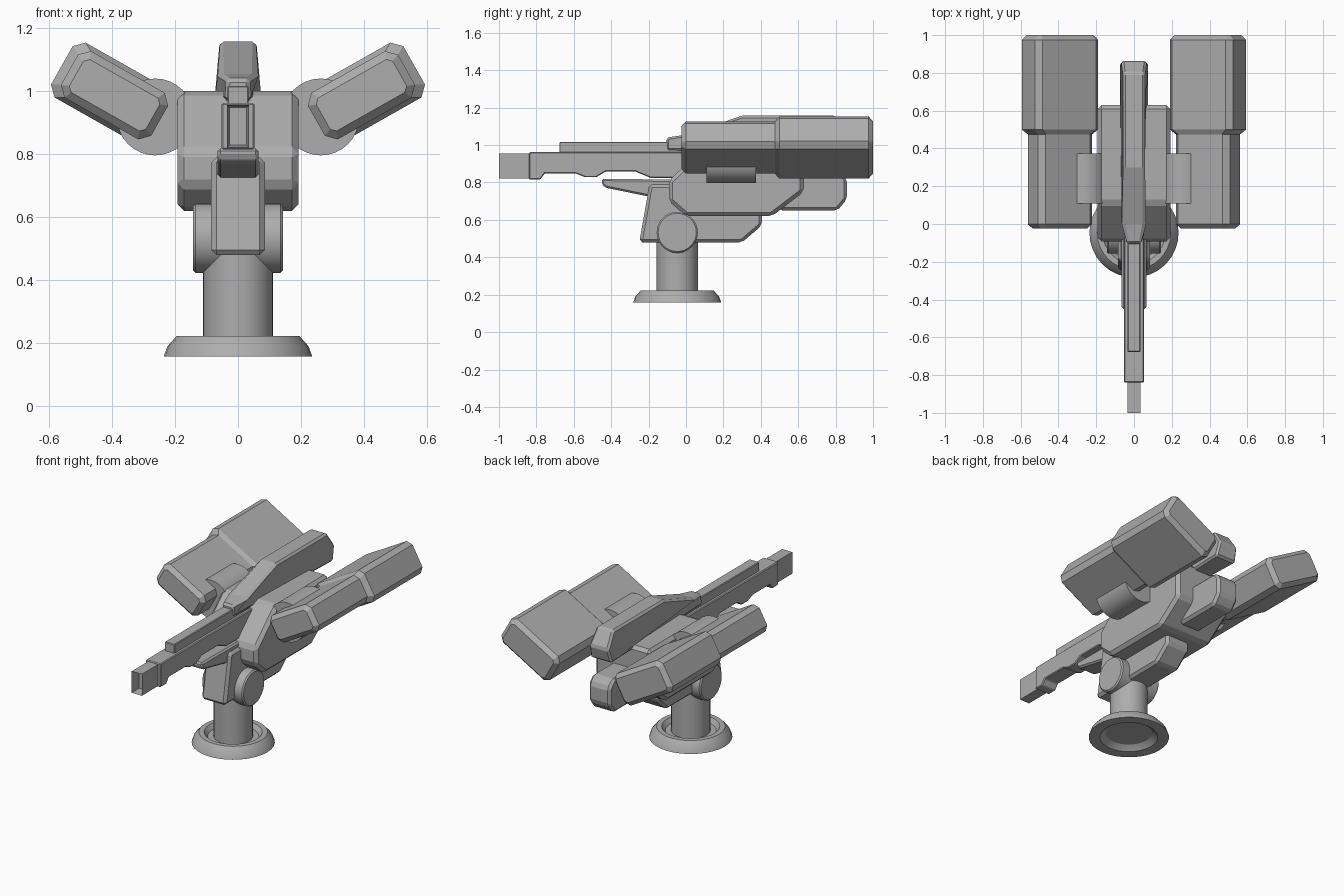
import bpy, bmesh, math
from mathutils import Vector, Matrix

if "Cube" in bpy.data.objects:
    bpy.data.objects.remove(bpy.data.objects["Cube"])

grey = bpy.data.materials.new("gun grey")
grey.diffuse_color = (0.42, 0.42, 0.42, 1)
grey.use_nodes = True
grey.node_tree.nodes["Principled BSDF"].inputs["Base Color"].default_value = grey.diffuse_color


def finish(name, bm, bevel=0.0, smooth=False):
    bmesh.ops.recalc_face_normals(bm, faces=bm.faces[:])
    me = bpy.data.meshes.new(name)
    bm.to_mesh(me)
    bm.free()
    ob = bpy.data.objects.new(name, me)
    bpy.context.collection.objects.link(ob)
    me.materials.append(grey)
    if bevel:
        mod = ob.modifiers.new("bevel", 'BEVEL')
        mod.width = bevel
        mod.segments = 1
        mod.limit_method = 'ANGLE'
        mod.angle_limit = math.radians(25)
    if smooth:
        bpy.ops.object.select_all(action='DESELECT')
        ob.select_set(True)
        bpy.context.view_layer.objects.active = ob
        bpy.ops.object.shade_smooth_by_angle(angle=math.radians(30))
    return ob


def plate(name, profile, half, bevel=0.0, width=None):
    """Side profile (y, z) extruded across x; width(y, z) may vary the half width."""
    bm = bmesh.new()
    rows = []
    for s in (-1, 1):
        rows.append([bm.verts.new((s * (width(y, z) if width else half), y, z))
                     for y, z in profile])
    bm.faces.new(rows[0])
    bm.faces.new(rows[1][::-1])
    n = len(profile)
    for i in range(n):
        j = (i + 1) % n
        bm.faces.new((rows[0][i], rows[0][j], rows[1][j], rows[1][i]))
    return finish(name, bm, bevel)


def box(y0, y1, z0, z1):
    return [(y0, z0), (y1, z0), (y1, z1), (y0, z1)]


def rod(name, radius, length, centre, axis, bevel=0.0, sides=32):
    bm = bmesh.new()
    rot = Vector((0, 0, 1)).rotation_difference(Vector(axis)).to_matrix().to_4x4()
    bmesh.ops.create_cone(bm, cap_ends=True, segments=sides, radius1=radius, radius2=radius,
                          depth=length, matrix=Matrix.Translation(centre) @ rot)
    return finish(name, bm, bevel, True)


def loft(name, sections, matrix):
    bm = bmesh.new()
    rings = [[bm.verts.new(matrix @ Vector(p)) for p in s] for s in sections]
    bm.faces.new(rings[0])
    bm.faces.new(rings[-1][::-1])
    n = len(rings[0])
    for a, b in zip(rings, rings[1:]):
        for i in range(n):
            bm.faces.new((a[i], a[(i + 1) % n], b[(i + 1) % n], b[i]))
    return finish(name, bm)


PY = -0.047  # post centre line

# Flanged base: revolved profile, hollow underneath and recessed on top
bm = bmesh.new()
prof = [(0, 0.185), (0.135, 0.185), (0.15, 0.175), (0.17, 0.157), (0.236, 0.157), (0.224, 0.19),
        (0.195, 0.222), (0.165, 0.222), (0.145, 0.195), (0, 0.195)]
vs = [bm.verts.new((r, PY, z)) for r, z in prof]
es = [bm.edges.new(p) for p in zip(vs, vs[1:])]
bmesh.ops.spin(bm, geom=vs + es, cent=(0, PY, 0), axis=(0, 0, 1), angle=2 * math.pi, steps=32)
bmesh.ops.remove_doubles(bm, verts=bm.verts[:], dist=1e-4)
finish("base_flange", bm, 0, True)

# Post and tilt pivot
rod("post", 0.111, 0.34, (0, PY, 0.36), (0, 0, 1))
rod("tilt_pivot", 0.11, 0.286, (0, PY, 0.533), (1, 0, 0), 0.008)

# Cradle and main body
plate("cradle", [(-0.25, 0.48), (0.30, 0.48), (0.405, 0.57), (0.405, 0.66), (-0.10, 0.79),
                 (-0.195, 0.79)], 0.085, 0.016)
plate("main_body", [(-0.092, 0.70), (0.0, 0.62), (0.46, 0.62), (0.63, 0.75), (0.63, 1.0),
                    (0.11, 1.0), (-0.092, 0.81)], 0.192, 0.02)
plate("tail_block", [(0.50, 0.65), (0.81, 0.65), (0.86, 0.71), (0.86, 0.82), (0.82, 0.86),
                     (0.50, 0.86)], 0.075, 0.016)

# Barrel, top rail and lower guard
plate("barrel", [(-0.84, 0.815), (-0.78, 0.815), (-0.755, 0.848), (-0.59, 0.848), (-0.54, 0.828),
                 (-0.48, 0.828), (-0.43, 0.858), (-0.27, 0.858), (-0.19, 0.825), (0.12, 0.825),
                 (0.12, 0.962), (-0.84, 0.962)], 0.052, 0.005)
plate("top_rail", box(-0.677, 0.1, 0.955, 1.017), 0.034, 0.004)
plate("lower_guard", [(-0.45, 0.79), (-0.43, 0.772), (-0.20, 0.725), (-0.05, 0.725), (-0.05, 0.815),
                      (-0.45, 0.82)], 0.065, 0.01)

# Muzzle with a sunken bore
bm = bmesh.new()
bmesh.ops.create_cube(bm, size=1, matrix=Matrix.Translation((0, -0.91, 0.888))
                      @ Matrix.Diagonal((0.07, 0.18, 0.135, 1)))
front = min(bm.faces, key=lambda f: f.calc_center_median().y)
bmesh.ops.inset_individual(bm, faces=[front], thickness=0.011)
bmesh.ops.translate(bm, verts=front.verts[:], vec=(0, 0.06, 0))
finish("muzzle", bm)

# Upper fin, narrowing toward its nose and its top
plate("upper_fin", [(-0.105, 0.97), (0.84, 0.97), (0.865, 1.06), (0.80, 1.157), (0.30, 1.157),
                    (0.0, 1.055), (-0.105, 1.04)], 0, 0.012,
      lambda y, z: (0.042 if y < -0.05 else 0.064 if y < 0.1 else 0.075) - max(0, z - 0.97) * 0.09)


# Side pods (chamfered, two stepped sections) and their round mounts
def octagon(w, t, y, c=0.03):
    w, t = w / 2, t / 2
    return [(w, y, c - t), (w, y, t - c), (w - c, y, t), (c - w, y, t),
            (-w, y, t - c), (-w, y, c - t), (c - w, y, -t), (w - c, y, -t)]


for side, s in (("left", -1), ("right", 1)):
    tilt = Matrix.Translation((s * 0.392, 0, 0.987)) @ Matrix.Rotation(-s * math.radians(29.5), 4, 'Y')
    loft(side + "_pod", [octagon(0.279, 0.12, -0.025, 0.015), octagon(0.329, 0.17, 0.0),
                         octagon(0.329, 0.17, 0.475), octagon(0.385, 0.20, 0.50),
                         octagon(0.385, 0.20, 0.975), octagon(0.335, 0.15, 1.0, 0.015)], tilt)
    rod(side + "_pod_mount", 0.122, 0.265, (s * 0.263, 0.242, 0.918), (0, 1, 0))
